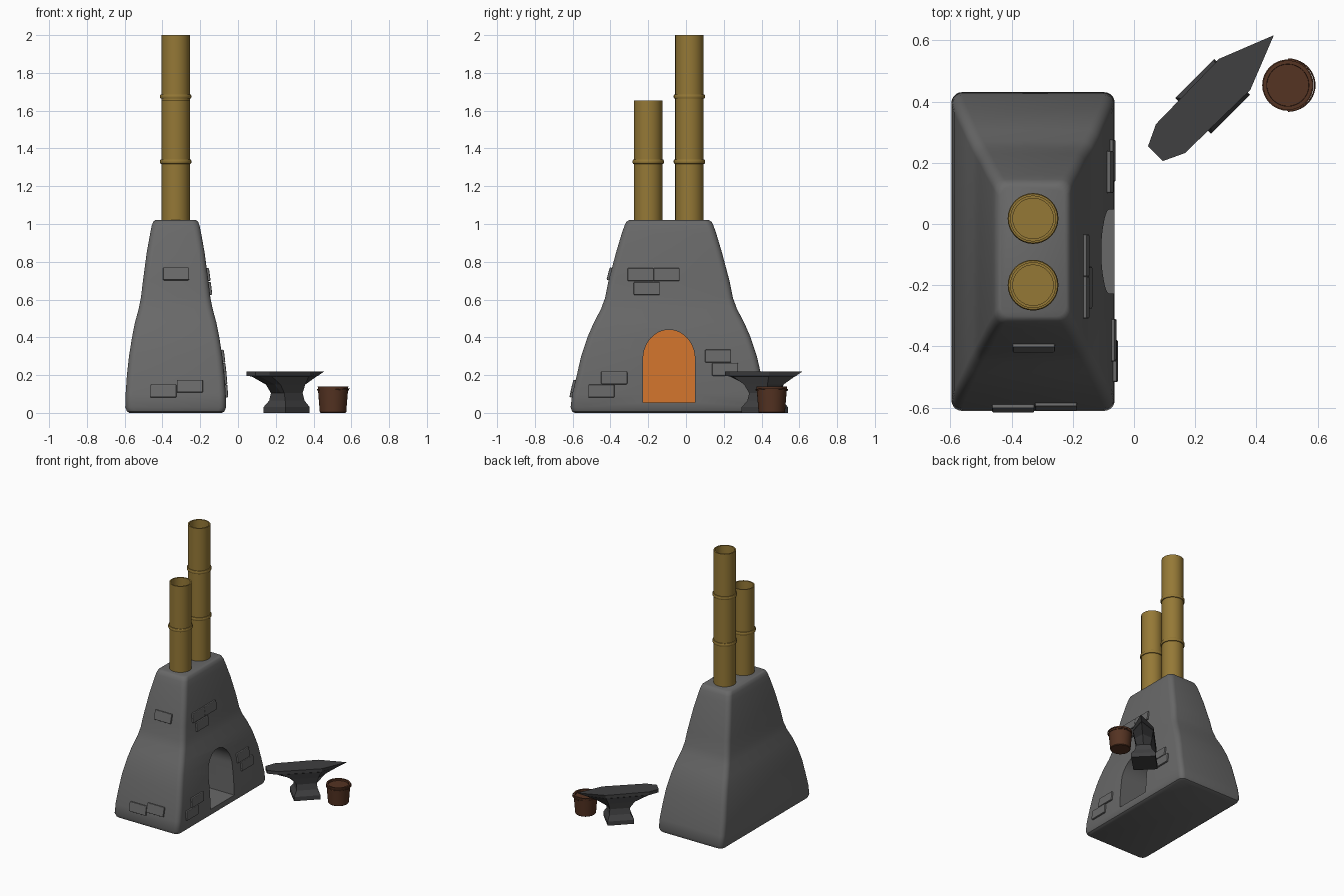
import bpy, bmesh, math
from mathutils import Matrix, Vector

old = bpy.data.objects.get("Cube")
if old:
    bpy.data.objects.remove(old, do_unlink=True)


def material(name, rgb):
    m = bpy.data.materials.new(name)
    m.use_nodes = True
    m.diffuse_color = (*rgb, 1)
    m.node_tree.nodes["Principled BSDF"].inputs["Base Color"].default_value = (*rgb, 1)
    return m


STONE = material("stone grey", (0.14, 0.14, 0.14))
BRASS = material("aged brass", (0.30, 0.19, 0.037))
IRON = material("dark iron", (0.05, 0.05, 0.052))
WOOD = material("brown wood", (0.09, 0.033, 0.016))
EMBER = material("ember orange", (0.66, 0.18, 0.027))


def finish(name, bm, mat, smooth=None, bevel=0):
    bmesh.ops.recalc_face_normals(bm, faces=bm.faces)
    mesh = bpy.data.meshes.new(name)
    bm.to_mesh(mesh)
    bm.free()
    mesh.materials.append(mat)
    ob = bpy.data.objects.new(name, mesh)
    bpy.context.collection.objects.link(ob)
    if bevel:
        mod = ob.modifiers.new("Bevel", 'BEVEL')
        mod.width, mod.segments = bevel, 2
    if smooth:
        smooth_shade(ob, smooth)
    return ob


def activate(ob):
    bpy.ops.object.select_all(action='DESELECT')
    ob.select_set(True)
    bpy.context.view_layer.objects.active = ob


def smooth_shade(ob, degrees):
    activate(ob)
    bpy.ops.object.shade_smooth_by_angle(angle=math.radians(degrees))


def loft(name, rings, mat, smooth=None):
    """Skin a stack of equal-length rings and cap both ends."""
    bm = bmesh.new()
    rows = [[bm.verts.new(p) for p in ring] for ring in rings]
    n = len(rows[0])
    for a, b in zip(rows, rows[1:]):
        for i in range(n):
            j = (i + 1) % n
            bm.faces.new((a[i], a[j], b[j], b[i]))
    bm.faces.new(rows[0])
    bm.faces.new(rows[-1])
    return finish(name, bm, mat, smooth)


def lathe(name, centre, profile, mat, sides=32):
    """Turn (radius, height) points around a vertical axis."""
    rings = [[(centre[0] + r * math.cos(math.tau * i / sides),
               centre[1] + r * math.sin(math.tau * i / sides), z)
              for i in range(sides)] for r, z in profile]
    return loft(name, rings, mat, 35)


# Furnace body: rounded rectangles following a flared wall profile
CX, CY = -0.33, -0.09
WALL = [(0, .245, .50), (.008, .258, .513), (.03, .267, .521), (.1, .265, .512),
        (.2, .258, .488), (.3, .247, .465), (.4, .231, .432), (.48, .215, .397),
        (.55, .196, .36), (.61, .184, .338), (.7, .173, .32), (.85, .153, .28),
        (.95, .135, .25), (.99, .127, .236), (1.012, .119, .225), (1.02, .108, .212)]


def rounded_rect(z, hx, hy, r=0.035, steps=5):
    ring = []
    for q, (sx, sy) in enumerate(((1, 1), (-1, 1), (-1, -1), (1, -1))):
        for k in range(steps + 1):
            a = math.pi / 2 * (q + k / steps)
            ring.append((CX + sx * (hx - r) + r * math.cos(a),
                         CY + sy * (hy - r) + r * math.sin(a), z))
    return ring


furnace = loft("furnace_body", [rounded_rect(*w) for w in WALL], STONE)

# Arched fire opening
BACK = -0.38


def arch(x, half=0.1375, low=0.055, spring=0.285, rise=0.155, steps=20):
    pts = [(x, CY - half, low), (x, CY + half, low)]
    for k in range(steps + 1):
        a = math.pi * k / steps
        pts.append((x, CY + half * math.cos(a), spring + rise * math.sin(a)))
    return pts


cutter = loft("opening_cutter", [arch(BACK), arch(0.1)], STONE)
cutter.hide_render = True
cut = furnace.modifiers.new("Opening", 'BOOLEAN')
cut.operation, cut.object, cut.solver = 'DIFFERENCE', cutter, 'EXACT'
activate(furnace)
bpy.ops.object.modifier_apply(modifier="Opening")
bpy.data.objects.remove(cutter, do_unlink=True)
smooth_shade(furnace, 35)

# Glowing fire at the back of the opening
loft("fire_glow", [arch(BACK - 0.002), arch(BACK + 0.005)], EMBER)


# Loose bricks, tilted to lie on the sloping walls
def wall_half(z, axis):
    for a, b in zip(WALL, WALL[1:]):
        if a[0] <= z <= b[0]:
            t = (z - a[0]) / (b[0] - a[0])
            return a[axis] + t * (b[axis] - a[axis])


def brick(name, side, along, z):
    axis = 1 if side == "door" else 2
    half = wall_half(z, axis)
    tilt = math.atan((wall_half(z - .03, axis) - wall_half(z + .03, axis)) / .06)
    out = Vector((1, 0, 0)) if side == "door" else Vector((0, -1, 0))
    run = Vector((0, 1, 0)) if side == "door" else Vector((1, 0, 0))
    normal = out * math.cos(tilt) + Vector((0, 0, math.sin(tilt)))
    up = Vector((0, 0, math.cos(tilt))) - out * math.sin(tilt)
    pos = Vector((CX + half, along, z)) if side == "door" else Vector((along, CY - half, z))
    frame = Matrix((run, normal, up)).transposed().to_4x4()
    bm = bmesh.new()
    bmesh.ops.create_cube(bm, size=1, matrix=Matrix.Translation(pos) @ frame
                          @ Matrix.Diagonal((0.138, 0.024, 0.068, 1)))
    finish(name, bm, STONE, bevel=0.005)


BRICKS = {"front": [(-.328, .735), (-.395, .115), (-.255, .14)],
          "door": [(-.24, .732), (-.103, .732), (-.208, .658), (-.38, .185),
                   (-.448, .115), (.17, .30), (.207, .23)]}
for side, places in BRICKS.items():
    for i, (along, z) in enumerate(places):
        brick(f"{side}_brick_{i + 1}", side, along, z)

# Chimney pipes with raised bands
for name, y, top, bands in (("short_pipe", -.2, 1.655, (1.33,)),
                            ("tall_pipe", .018, 2.0, (1.33, 1.675))):
    profile = [(.075, .98), (.075, top), (.066, top), (.066, top - .25)]
    lathe(name, (CX, y), profile, BRASS)
    for i, z in enumerate(bands):
        lathe(f"{name}_band_{i + 1}", (CX, y),
              [(.074, z - .012), (.08, z - .011), (.083, z - .005),
               (.083, z + .005), (.08, z + .011), (.074, z + .012)], BRASS)


# Anvil: seven-sided sections turned 45 degrees in plan
def anvil_ring(z, tip, shoulder, sv, near, nv, end, ev):
    plan = [(tip, 0), (shoulder, sv), (near, nv), (end, ev),
            (end, -ev), (near, -nv), (shoulder, -sv)]
    c = math.sqrt(0.5)
    return [(.25 + c * (u - v), .41 + c * (u + v), z) for u, v in plan]


loft("anvil", [anvil_ring(*r) for r in (
    (0, .1, .1, .083, -.08, .083, -.08, .04),
    (.03, .1, .1, .083, -.08, .083, -.08, .04),
    (.065, .085, .085, .06, -.06, .06, -.06, .03),
    (.105, .085, .08, .05, -.057, .05, -.057, .025),
    (.15, .15, .09, .06, -.09, .055, -.105, .028),
    (.193, .235, .108, .068, -.165, .064, -.22, .031),
    (.196, .245, .112, .072, -.185, .067, -.255, .034),
    (.22, .293, .112, .072, -.185, .067, -.255, .034))], IRON)

# Bucket with a rim band and a fallen wire handle
BX, BY = .503, .454
lathe("bucket", (BX, BY), [(.066, 0), (.07, .004), (.081, .14), (.069, .14), (.062, .02)], WOOD)
lathe("bucket_band", (BX, BY), [(.078, .117), (.083, .117), (.084, .127), (.079, .127)], WOOD)

curve = bpy.data.curves.new("bucket_handle", 'CURVE')
curve.dimensions, curve.bevel_depth, curve.bevel_resolution = '3D', .0025, 1
wire = curve.splines.new('POLY')
STEPS = 20
wire.points.add(STEPS)
for k, p in enumerate(wire.points):
    a = math.pi * (k / STEPS - 0.5)
    p.co = (BX + .088 * math.cos(a), BY + .085 * math.sin(a), .122 + .006 * math.cos(a), 1)
curve.materials.append(WOOD)
bpy.context.collection.objects.link(bpy.data.objects.new("bucket_handle", curve))
